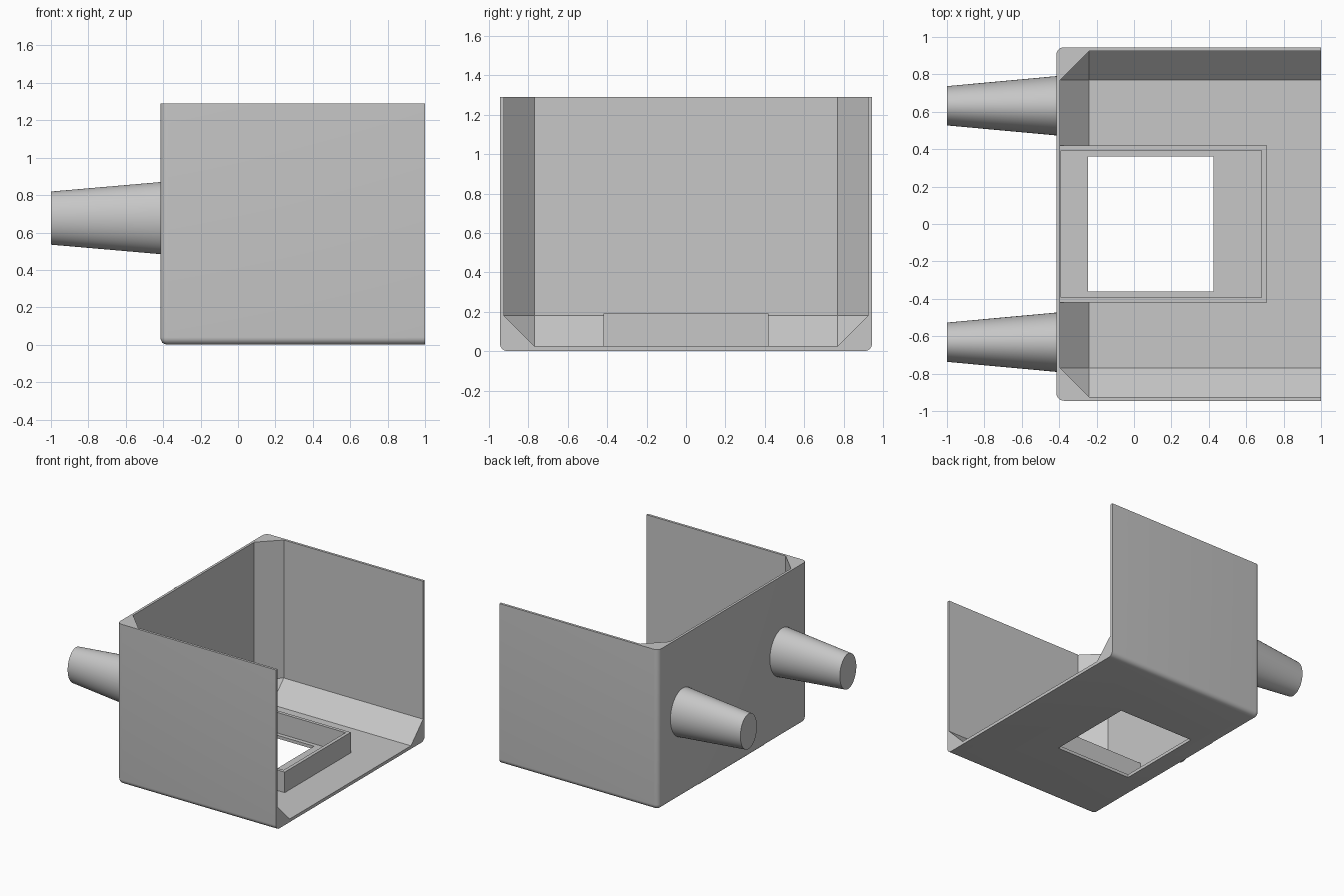
import bpy
import bmesh
import math

if "Cube" in bpy.data.objects:
    bpy.data.objects.remove(bpy.data.objects["Cube"])

grey = bpy.data.materials.new("plain grey")
grey.diffuse_color = (0.57, 0.57, 0.57, 1)
grey.use_nodes = True
grey.node_tree.nodes["Principled BSDF"].inputs["Base Color"].default_value = grey.diffuse_color


def finish(bm, name):
    """Turn a bmesh into a named grey object."""
    bmesh.ops.recalc_face_normals(bm, faces=bm.faces[:])
    mesh = bpy.data.meshes.new(name)
    bm.to_mesh(mesh)
    bm.free()
    mesh.materials.append(grey)
    obj = bpy.data.objects.new(name, mesh)
    bpy.context.collection.objects.link(obj)
    return obj


def box(name, x0, x1, half_y, z0, z1, bevel=0, segments=1):
    """Box centred on y; the edges away from the open top and open +x end can be bevelled."""
    bm = bmesh.new()
    bmesh.ops.create_cube(bm, size=1)
    for v in bm.verts:
        v.co.x = x1 if v.co.x > 0 else x0
        v.co.y = half_y if v.co.y > 0 else -half_y
        v.co.z = z1 if v.co.z > 0 else z0
    if bevel:
        bm.normal_update()
        edges = [e for e in bm.edges
                 if all(f.normal.x < 0.5 and f.normal.z < 0.5 for f in e.link_faces)]
        bmesh.ops.bevel(bm, geom=edges, offset=bevel, offset_type='OFFSET',
                        segments=segments, profile=0.5, affect='EDGES')
    return finish(bm, name)


def combine(target, other, operation):
    """Apply a boolean and remove the helper."""
    mod = target.modifiers.new("boolean", 'BOOLEAN')
    mod.object = other
    mod.operation = operation
    mod.solver = 'EXACT'
    bpy.context.view_layer.objects.active = target
    bpy.ops.object.modifier_apply(modifier=mod.name)
    bpy.data.objects.remove(other)


def smooth(obj):
    bpy.ops.object.select_all(action='DESELECT')
    obj.select_set(True)
    bpy.context.view_layer.objects.active = obj
    bpy.ops.object.shade_smooth_by_angle(angle=math.radians(30))


# Thin tray with rounded outer edges and chamfered inner edges, open at top and +x end
tray = box("tray", -0.415, 1.0, 0.945, 0, 1.29, 0.04, 6)
combine(tray, box("cavity", -0.395, 1.6, 0.925, 0.025, 1.8, 0.155), 'DIFFERENCE')

# Raised rim on the floor, its pocket, and the opening through the floor
combine(tray, box("rim", -0.405, 0.71, 0.42, 0.01, 0.19), 'UNION')
combine(tray, box("pocket", -0.39, 0.682, 0.393, 0.025, 0.5), 'DIFFERENCE')
combine(tray, box("opening", -0.245, 0.425, 0.36, -0.2, 0.4), 'DIFFERENCE')
smooth(tray)


# Tapered oval pegs on the closed end
def peg(name, y):
    bm = bmesh.new()
    bmesh.ops.create_cone(bm, cap_ends=True, segments=64, radius1=1, radius2=1, depth=2)
    for v in bm.verts:
        a, b, end = v.co
        tip = end > 0
        v.co = (-1.0 if tip else -0.41,
                y + a * (0.105 if tip else 0.159),
                0.677 + b * (0.142 if tip else 0.193))
    smooth(finish(bm, name))


peg("peg_front", -0.632)
peg("peg_back", 0.632)
